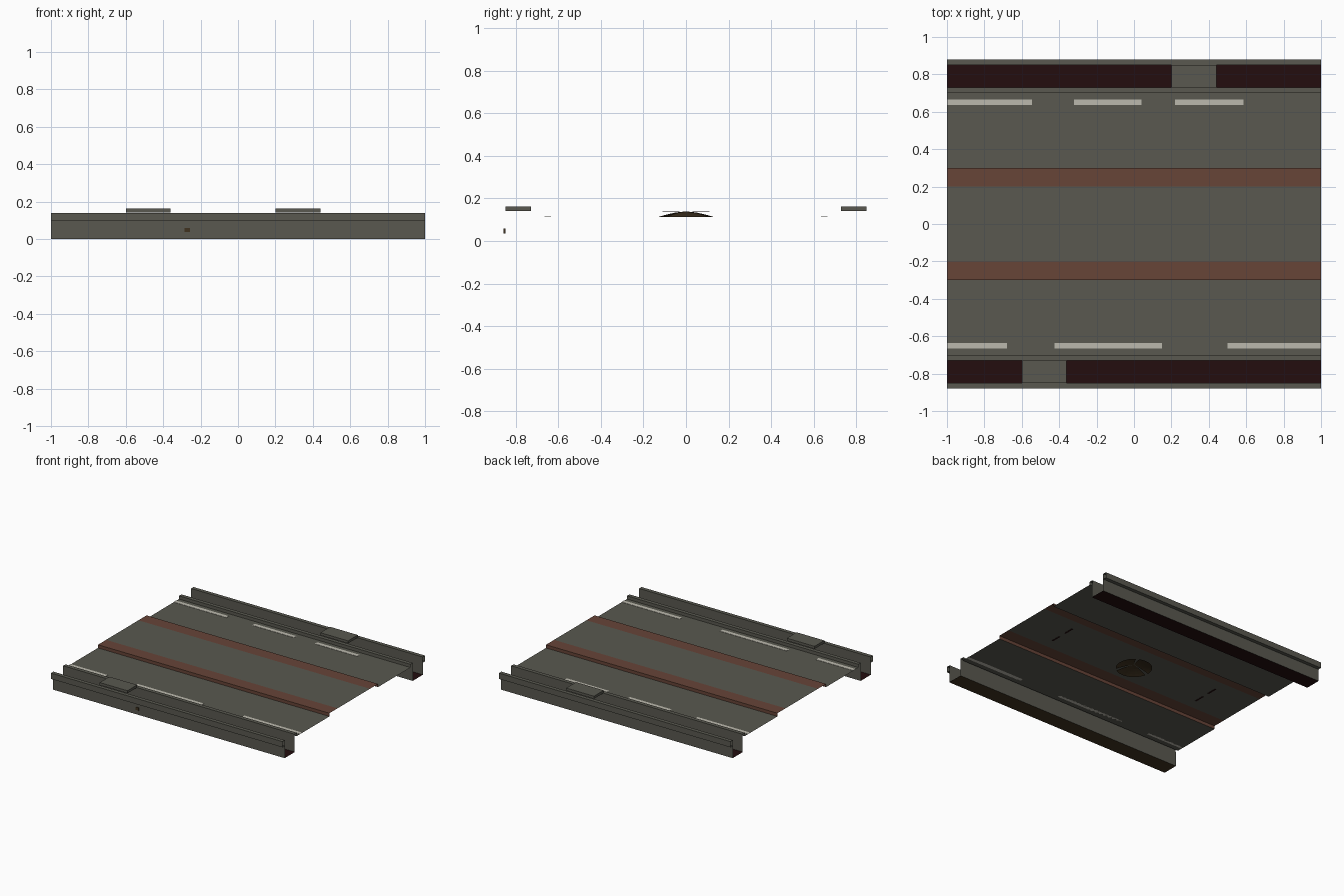
import bpy, bmesh, math

if "Cube" in bpy.data.objects:
    bpy.data.objects.remove(bpy.data.objects["Cube"])

def mat(name, c):
    m = bpy.data.materials.new(name)
    m.diffuse_color = (*c, 1)
    m.use_nodes = True
    m.node_tree.nodes["Principled BSDF"].inputs["Base Color"].default_value = m.diffuse_color
    return m

GREY = mat("concrete_grey", (0.100, 0.098, 0.079))
RED = mat("rust_red", (0.135, 0.058, 0.039))
DARK = mat("dark_maroon", (0.017, 0.004, 0.0045))
WHITE = mat("worn_white", (0.50, 0.485, 0.42))
BROWN = mat("dark_brown", (0.050, 0.032, 0.014))

def finish(name, bm, mats):
    me = bpy.data.meshes.new(name)
    bm.to_mesh(me)
    bm.free()
    for m in mats:
        me.materials.append(m)
    ob = bpy.data.objects.new(name, me)
    bpy.context.collection.objects.link(ob)
    return ob

def sheet(name, pts, mats, index=None, side=1):
    """Open profile of (y, z) points drawn along x; side=-1 mirrors it."""
    bm = bmesh.new()
    rows = [[bm.verts.new((x, y * side, z)) for x in (-1, 1)] for y, z in pts]
    for i, (a, b) in enumerate(zip(rows, rows[1:])):
        vs = [a[0], a[1], b[1], b[0]]
        f = bm.faces.new(vs if side > 0 else vs[::-1])
        f.material_index = index[i] if index else 0
    return finish(name, bm, mats)

def box(name, x, y, z, m):
    bm = bmesh.new()
    bmesh.ops.create_cube(bm, size=1)
    for v in bm.verts:
        for i, (lo, hi) in enumerate((x, y, z)):
            v.co[i] = (lo + hi) / 2 + v.co[i] * (hi - lo)
    return finish(name, bm, [m])

TOP, ROAD = 0.14, 0.115

# raised middle strip between the kerbs
sheet("middle_strip", [(-0.2, TOP), (0.2, TOP)], [GREY])

for side, tag in ((1, "back"), (-1, "front")):
    # red kerb with its riser
    sheet("kerb_" + tag, [(0.2, TOP), (0.3, TOP), (0.3, ROAD)], [RED], None, side)
    # road surface
    sheet("road_" + tag, [(0.3, ROAD), (0.705, ROAD)], [GREY], None, side)
    # gutter: raised inner lip, channel, outer lip, outside shell
    pts = [(0.70, ROAD), (0.70, TOP), (0.73, TOP), (0.73, 0.002), (0.85, 0.002),
           (0.85, TOP), (0.88, TOP), (0.88, 0.095), (0.852, 0.095), (0.852, 0),
           (0.728, 0), (0.728, ROAD)]
    idx = [0, 0, 0, 1, 0, 0, 0, 0, 0, 2, 0]
    sheet("gutter_" + tag, pts, [GREY, DARK, DARK if side > 0 else BROWN], idx, side)

# slabs bridging the gutters
box("gutter_slab_back", (0.2, 0.44), (0.73, 0.85), (0.142, 0.162), GREY)
box("gutter_slab_front", (-0.6, -0.36), (-0.85, -0.73), (0.142, 0.162), GREY)

# broken edge lines
dashes = {1: [(-1, -0.545), (-0.32, 0.04), (0.22, 0.585)],
          -1: [(-1, -0.68), (-0.425, 0.15), (0.5, 1)]}
for side, spans in dashes.items():
    for i, span in enumerate(spans):
        y = sorted((0.635 * side, 0.665 * side))
        box("road_line_%s_%d" % ("back" if side > 0 else "front", i), span, y,
            (ROAD, ROAD + 0.002), WHITE)

# small drain outlet on the front wall
box("drain_outlet", (-0.285, -0.257), (-0.858, -0.850), (0.036, 0.058), BROWN)

# shallow slotted dome under the middle strip
bm = bmesh.new()
rings, segs = 5, 32
grid = []
for r in range(rings + 1):
    t = max(r / rings, 0.04)
    grid.append([bm.verts.new((0.13 * t * math.cos(2 * math.pi * s / segs),
                               0.13 * t * math.sin(2 * math.pi * s / segs),
                               0.1385 - 0.0255 * t ** 1.7)) for s in range(segs)])
for r in range(rings):
    for s in range(segs):
        if s in (5, 16, 27):
            continue
        n = (s + 1) % segs
        bm.faces.new((grid[r][s], grid[r + 1][s], grid[r + 1][n], grid[r][n]))
finish("underside_dome", bm, [BROWN])

# thin marks near the ends of the underside
for sx in (-1, 1):
    x = sorted((0.66 * sx, 0.672 * sx))
    for i, y in enumerate(((-0.11, -0.03), (0.03, 0.11))):
        box("underside_mark_%d_%d" % (sx, i), x, y, (0.136, 0.138), DARK)
